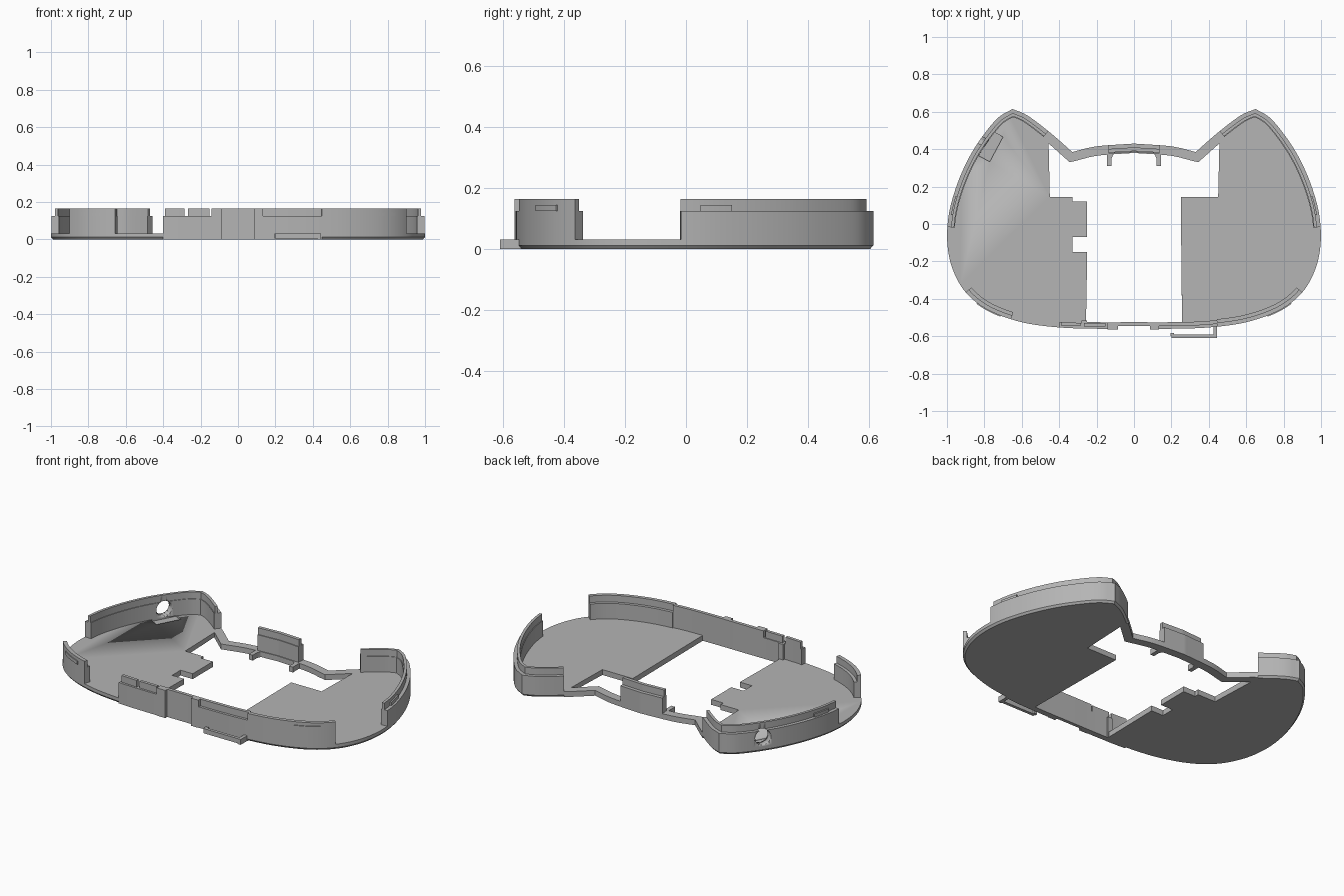
import bpy, bmesh, math
from mathutils import Vector, Matrix

cube = bpy.data.objects.get("Cube")
if cube:
    bpy.data.objects.remove(cube, do_unlink=True)

GREY = (0.46, 0.46, 0.46, 1)
mat = bpy.data.materials.new("plain grey")
mat.use_nodes = True
mat.diffuse_color = GREY
mat.node_tree.nodes["Principled BSDF"].inputs["Base Color"].default_value = GREY

FLOOR, STEP, TOP = 0.032, 0.125, 0.165


def loft(name, rings):
    """Skin a stack of equal-length closed rings and cap both ends."""
    bm = bmesh.new()
    loops = [[bm.verts.new(p) for p in ring] for ring in rings]
    n = len(loops[0])
    for a, b in zip(loops, loops[1:]):
        for i in range(n):
            j = (i + 1) % n
            bm.faces.new((a[i], a[j], b[j], b[i]))
    bm.faces.new(loops[0][::-1])
    bm.faces.new(loops[-1])
    bmesh.ops.recalc_face_normals(bm, faces=bm.faces)
    mesh = bpy.data.meshes.new(name)
    bm.to_mesh(mesh)
    bm.free()
    mesh.materials.append(mat)
    obj = bpy.data.objects.new(name, mesh)
    bpy.context.collection.objects.link(obj)
    bpy.ops.object.select_all(action="DESELECT")
    obj.select_set(True)
    bpy.context.view_layer.objects.active = obj
    bpy.ops.object.shade_smooth_by_angle(angle=math.radians(30))
    return obj


def prism(name, points, z0, z1):
    return loft(name, [[(x, y, z) for x, y in points] for z in (z0, z1)])


def box(name, x0, x1, y0, y1, z0, z1):
    return prism(name, [(x0, y0), (x1, y0), (x1, y1), (x0, y1)], z0, z1)


def spline(controls, spacing=0.01):
    """Smooth curve through the control points, last point left out."""
    p = [Vector(c) for c in controls]
    p = [2 * p[0] - p[1]] + p + [2 * p[-1] - p[-2]]
    out = []
    for a, b, c, d in zip(p, p[1:], p[2:], p[3:]):
        n = math.ceil((c - b).length / spacing)
        for k in range(n):
            t = k / n
            out.append(0.5 * (2 * b + (c - a) * t + (2 * a - 5 * b + 4 * c - d) * t ** 2
                              + (3 * b - a - 3 * c + d) * t ** 3))
    return out


# Outline: half drawn from front centre to back centre, then mirrored
side = [(0, -.56), (.2, -.56), (.4, -.553), (.6, -.525), (.78, -.46), (.9, -.365),
        (.97, -.24), (.998, -.1), (.99, .05), (.95, .2), (.89, .34), (.82, .455),
        (.73, .565), (.65, .615)]
ear_inner = [(.65, .615), (.57, .58), (.45, .49), (.33, .385)]
bridge = [(.33, .385), (.2, .415), (0, .43)]
half = spline(side) + spline(ear_inner) + spline(bridge) + [Vector((0, .43))]
outline = half + [Vector((-p.x, p.y)) for p in half[-2:0:-1]]

# Each sample keeps its inward mitred normal
samples = []
for i, p in enumerate(outline):
    d0 = (p - outline[i - 1]).normalized()
    d1 = (outline[(i + 1) % len(outline)] - p).normalized()
    t = (d0 + d1).normalized()
    samples.append((p, Vector((-t.y, t.x)) / max(t.dot(d0), 0.5)))


def path(keep):
    """The contiguous stretch of outline whose points satisfy keep."""
    start = next(i for i, s in enumerate(samples) if not keep(s[0]))
    return [s for s in samples[start:] + samples[:start] if keep(s[0])]


def wall(name, keep, inset0, inset1, z0, z1):
    rings = []
    for p, n in path(keep):
        a, b = p + n * inset0, p + n * inset1
        rings.append([(a.x, a.y, z0), (b.x, b.y, z0), (b.x, b.y, z1), (a.x, a.y, z1)])
    return loft(name, rings)


def front(x0, x1):
    return lambda p: p.y < -0.3 and x0 <= p.x <= x1


def floor(name, keep, inner):
    """Floor slab with a small chamfer round its outer lower edge."""
    edge = path(keep)
    rings = []
    for inset, z in ((0.01, 0), (0, 0.012), (0, FLOOR)):
        ring = [p + n * inset for p, n in edge] + [Vector(c) for c in inner]
        rings.append([(p.x, p.y, z) for p in ring])
    return loft(name, rings)


# Floors: each wing reaches the open middle with its own cut-outs
def wing(s):
    return lambda p: s * p.x > 0.25 and not (p.y > 0 and s * p.x < 0.45)


floor("left_floor", wing(1), [(.45, .145), (.25, .145)])
right_floor = floor("right_floor", wing(-1), [
    (-.25, -.15), (-.33, -.15), (-.33, -.07), (-.25, -.07), (-.25, .12),
    (-.33, .12), (-.33, .145), (-.45, .145)])

# Back bridge with its clip and two hooked arms
wall("back_bridge", lambda p: p.y > 0 and abs(p.x) < 0.46, 0, 0.05, 0, FLOOR)
clip = lambda p: p.y > 0 and abs(p.x) < 0.145
wall("back_clip", clip, 0, 0.045, 0, STEP)
wall("back_clip_lip", clip, 0.02, 0.04, STEP, TOP)
hook = [(.145, .39), (.145, .31), (.12, .31), (.12, .35), (.112, .37), (.085, .39)]
for s, label in ((1, "left"), (-1, "right")):
    prism(label + "_hook_arm", [(s * x, y) for x, y in hook], 0, FLOOR)

# Ear walls with inset lips and snap ridges
ear_walls = []
for s, label in ((1, "left"), (-1, "right")):
    ear = lambda p: s * p.x > 0.45 and p.y > -0.02
    ear_walls.append(wall(label + "_ear_wall", ear, 0, 0.04, FLOOR, STEP))
    ear_walls.append(wall(label + "_ear_lip", ear, 0.02, 0.036, STEP, TOP))
    wall(label + "_ear_ridge", lambda p: s * p.x > 0.8 and 0.05 < p.y < 0.16,
         0.012, 0.025, STEP, STEP + 0.02)

# Front corner walls
right_corner = lambda p: p.x < -0.65 and p.y < -0.36
left_corner = lambda p: p.x > 0.44 and p.y < -0.36
for label, keep in (("right", right_corner), ("left", left_corner)):
    wall(label + "_corner_wall", keep, 0, 0.04, FLOOR, STEP)
    wall(label + "_corner_lip", keep, 0, 0.022, STEP, TOP)
for s, label in ((1, "left"), (-1, "right")):
    wall(label + "_corner_ridge", lambda p: s * p.x > 0.5 and -0.49 < p.y < -0.42,
         -0.005, 0.01, STEP, STEP + 0.02)

# Front wall: recessed core, outer skins and raised tabs
wall("front_core", front(-0.28, 0.45), 0.015, 0.035, 0, STEP)
wall("front_core_lip", front(-0.15, 0.45), 0.015, 0.035, STEP, TOP)
wall("front_skin_right", front(-0.405, -0.08), 0, 0.03, 0, STEP)
wall("front_skin_left", front(0.08, 0.45), 0, 0.02, 0, STEP)
wall("front_rib_right", front(-0.15, -0.08), -0.003, 0.02, 0, TOP)
wall("front_rib_left", front(0.08, 0.135), -0.003, 0.02, 0, TOP)
wall("front_tab_outer", front(-0.395, -0.285), 0.012, 0.03, STEP, TOP)
wall("front_tab_inner", front(-0.275, -0.145), 0.012, 0.03, STEP, TOP)
box("front_stop", -0.28, -0.25, -0.535, -0.515, 0, STEP)

# Front bracket standing off the wall
box("bracket_arm", 0.425, 0.445, -0.61, -0.53, 0, FLOOR)
box("bracket_bar", 0.2, 0.445, -0.61, -0.592, 0.004, FLOOR)
box("bracket_tip", 0.195, 0.215, -0.6, -0.582, 0.004, FLOOR)

# Round port through the right ear wall and a shallow pocket behind it
outward = Vector((-0.88, 0.47, 0)).normalized()
turn = outward.to_track_quat("Z", "Y").to_matrix().to_4x4()
circle = [(0.045 * math.cos(a), 0.045 * math.sin(a))
          for a in (k * math.tau / 32 for k in range(32))]
port = prism("port_cutter", circle, -0.09, 0.09)
port.matrix_world = Matrix.Translation((-0.815, 0.445, 0.085)) @ turn
pocket = box("pocket_cutter", -0.033, 0.033, -0.075, 0.075, 0.022, 0.06)
pocket.matrix_world = (Matrix.Translation((-0.765, 0.415, 0))
                       @ Matrix.Rotation(math.atan2(-0.47, 0.88), 4, "Z"))
for target, cutter in ((ear_walls[2], port), (ear_walls[3], port), (right_floor, pocket)):
    cut = target.modifiers.new("cut", "BOOLEAN")
    cut.operation = "DIFFERENCE"
    cut.solver = "EXACT"
    cut.object = cutter
for cutter in (port, pocket):
    cutter.hide_render = True
    cutter.hide_set(True)
